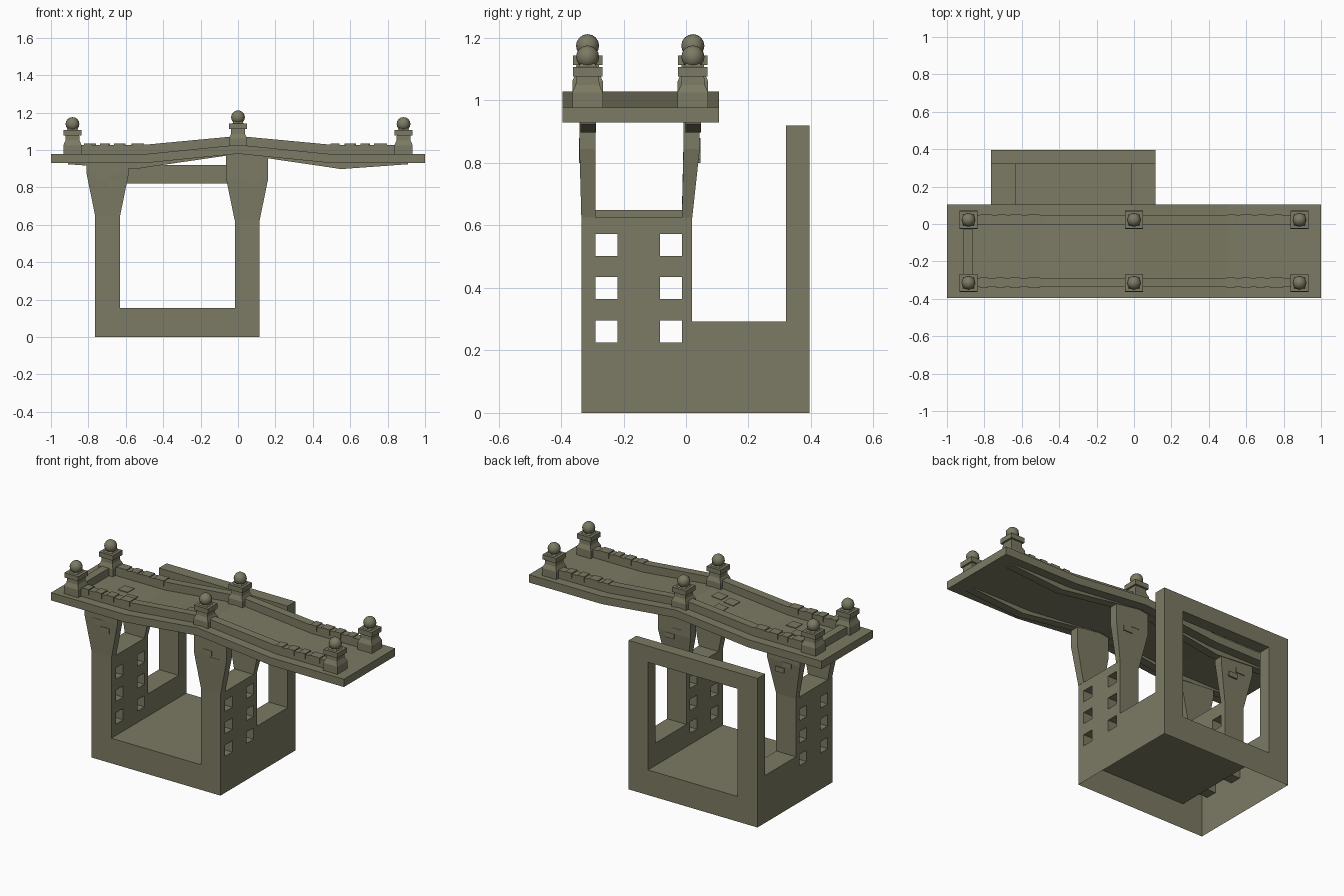
import bpy, bmesh, math, random
from mathutils import Vector

if "Cube" in bpy.data.objects:
    bpy.data.objects.remove(bpy.data.objects["Cube"])

random.seed(4)
stone = bpy.data.materials.new("olive_stone")
stone.diffuse_color = (0.2, 0.195, 0.125, 1)
stone.use_nodes = True
stone.node_tree.nodes["Principled BSDF"].inputs["Base Color"].default_value = stone.diffuse_color


def make(name, verts, faces):
    me = bpy.data.meshes.new(name)
    me.from_pydata(verts, [], faces)
    bm = bmesh.new()
    bm.from_mesh(me)
    bmesh.ops.recalc_face_normals(bm, faces=bm.faces)
    bm.to_mesh(me)
    bm.free()
    me.materials.append(stone)
    ob = bpy.data.objects.new(name, me)
    bpy.context.collection.objects.link(ob)
    return ob


def loft(name, rings):
    """Skin equal-sized rings of points and cap both ends."""
    n = len(rings[0])
    verts = [p for r in rings for p in r]
    faces = [(k * n + i, k * n + (i + 1) % n, (k + 1) * n + (i + 1) % n, (k + 1) * n + i)
             for k in range(len(rings) - 1) for i in range(n)]
    faces += [tuple(range(n)), tuple(range(len(verts) - n, len(verts)))]
    return make(name, verts, faces)


def rect(x0, x1, y0, y1, z):
    return [(x0, y0, z), (x1, y0, z), (x1, y1, z), (x0, y1, z)]


def box(name, x0, x1, y0, y1, z0, z1):
    return loft(name, [rect(x0, x1, y0, y1, z0), rect(x0, x1, y0, y1, z1)])


def strip(name, profile, y0, y1):
    """Lengthwise beam: profile of (x, z_bottom, z_top)."""
    return loft(name, [[(x, y0, b), (x, y1, b), (x, y1, t), (x, y0, t)]
                       for x, b, t in profile])


def cut(target, *dims):
    cutter = box("cutter", *dims)
    cutter.hide_render = True
    mod = target.modifiers.new("cut", 'BOOLEAN')
    mod.operation, mod.solver, mod.object = 'DIFFERENCE', 'EXACT', cutter
    bpy.context.view_layer.objects.active = target
    bpy.ops.object.modifier_apply(modifier=mod.name)
    bpy.data.objects.remove(cutter)


# Base: block carved into floor, side walls and back frame
base = box("base_frame", -0.765, 0.115, -0.335, 0.395, 0, 0.92)
cut(base, -0.63, -0.017, -1, 0.32, 0.155, 2)          # room inside
cut(base, -0.63, -0.017, 0.2, 1, 0.155, 0.82)         # back window
cut(base, -1, 1, 0.02, 0.32, 0.293, 2)                # low side walls
cut(base, -1, -0.3, -1, 0.1, 0.65, 2)                 # left wall top
cut(base, -0.3, 1, -1, 0.1, 0.625, 2)                 # right wall top
for y in (-0.29, -0.083):
    for z in (0.225, 0.365, 0.502):
        cut(base, -1, 1, y, y + 0.07, z, z + 0.07)    # square holes

# Underside of the base is open
bm = bmesh.new()
bm.from_mesh(base.data)
bmesh.ops.delete(bm, geom=[f for f in bm.faces if all(abs(v.co.z) < 1e-4 for v in f.verts)],
                 context='FACES')
bm.to_mesh(base.data)
bm.free()

# Flared legs
for side, cx, zb, zt in (("left", -0.697, 0.65, 0.945), ("right", 0.049, 0.625, 0.98)):
    for end, ys in (("front", (-0.335, -0.29, -0.341, -0.29)),
                    ("back", (-0.013, 0.02, -0.008, 0.044))):
        rings = [rect(cx - w, cx + w, ys[i], ys[i + 1], z)
                 for z, w, i in ((zb, 0.067, 0), (zb + 0.22, 0.112, 2), (zt, 0.112, 2))]
        loft(f"{side}_{end}_leg", rings)


# Deck slab with a gentle hump
def deck_z(x):
    return 0.978 + 0.05 * max(0, 1 - abs(x) / 0.5)


strip("deck", [(x, deck_z(x) - 0.048, deck_z(x)) for x in (-1, -0.5, 0, 0.5, 1)],
      -0.395, 0.105)

# Side rails, deeper than the slab, and the curb at the closed end
rail = [(-0.91, 0.924, 1.028), (-0.55, 0.898, 1.028), (-0.48, 0.909, 1.03), (0, 0.979, 1.075),
        (0.48, 0.909, 1.03), (0.55, 0.898, 1.028), (0.91, 0.924, 1.028)]
for name, y in (("front_rail", -0.338), ("back_rail", -0.002)):
    strip(name, rail, y, y + 0.05)
box("end_curb", -0.912, -0.863, -0.29, 0, 0.97, 1.025)

# Posts with ball finials
post = ((0.97, 0.049), (1.025, 0.049), (1.05, 0.038), (1.077, 0.036), (1.077, 0.047),
        (1.107, 0.047), (1.107, 0.03), (1.118, 0.022))
for x, dz in ((-0.885, 0), (0, 0.036), (0.885, 0)):
    for y in (-0.315, 0.022):
        loft("post", [rect(x - w, x + w, y - w, y + w, z + dz) for z, w in post])
        bpy.ops.mesh.primitive_uv_sphere_add(segments=12, ring_count=8, radius=0.037,
                                             location=(x, y, 1.139 + dz))
        ball = bpy.context.object
        ball.name = "post_ball"
        ball.data.materials.append(stone)
        bpy.ops.object.shade_smooth_by_angle()

# Slightly raised paving stones on the deck
for x, y in ((-0.17, -0.09), (-0.09, -0.2), (-0.68, -0.12), (-0.6, -0.2), (-0.18, -0.19)):
    w, t = 0.033, 0.004
    strip("paving_stone", [(x + s * w, deck_z(x + s * w) - 0.01, deck_z(x + s * w) + t)
                           for s in (-1, 1)], y - w, y + w)

# Chipped stones along the rail tops
for y in (-0.338, -0.002):
    for cx in (-0.67, 0.64):
        for k in range(4):
            x = cx + (k - 1.5) * 0.085 + random.uniform(-0.01, 0.01)
            w = random.uniform(0.02, 0.035)
            box("rail_chip", x - w, x + w, y - 0.003, y + 0.053, 1.0, 1.034)

# Small raised bricks on the outer faces of the legs
for cx, z in ((-0.72, 0.84), (-0.67, 0.8), (0.03, 0.85), (0.08, 0.81)):
    box("leg_brick", cx - 0.03, cx + 0.03, -0.343, -0.33, z, z + 0.03)
    box("leg_brick", cx - 0.03, cx + 0.03, 0.03, 0.046, z, z + 0.03)
